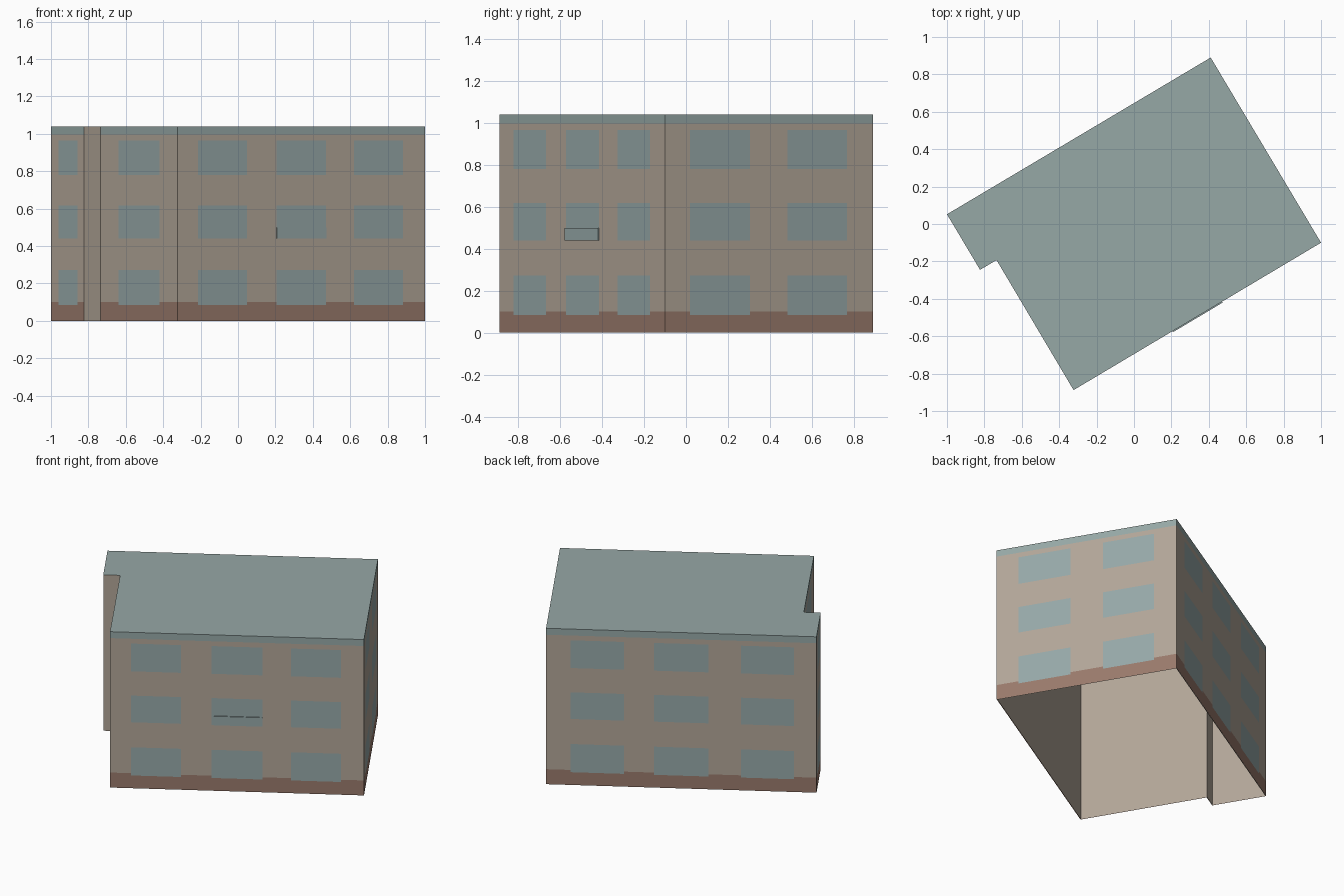
import bpy
import bmesh
from mathutils import Vector

if "Cube" in bpy.data.objects:
    bpy.data.objects.remove(bpy.data.objects["Cube"])


def material(name, rgb):
    m = bpy.data.materials.new(name)
    m.use_nodes = True
    colour = (*rgb, 1)
    m.diffuse_color = colour
    m.node_tree.nodes["Principled BSDF"].inputs["Base Color"].default_value = colour
    return m


WALL, BASE, GLASS, ROOF = range(4)
materials = [
    material("beige wall", (0.445, 0.381, 0.314)),
    material("brown plinth", (0.319, 0.195, 0.150)),
    material("blue grey glass", (0.305, 0.392, 0.392)),
    material("grey green roof", (0.305, 0.392, 0.382)),
]


def make_object(name, bm):
    mesh = bpy.data.meshes.new(name)
    bm.to_mesh(mesh)
    bm.free()
    for m in materials:
        mesh.materials.append(m)
    obj = bpy.data.objects.new(name, mesh)
    bpy.context.collection.objects.link(obj)
    return obj


HEIGHT, BASE_TOP, TRIM = 1.04, 0.10, 0.997
STOREYS = [(0.085, 0.273), (0.44, 0.618), (0.78, 0.965)]
THREE = [(0.083, 0.28), (0.40, 0.60), (0.712, 0.91)]

# Footprint corners, counter-clockwise
back_right, notch_out, notch_in = Vector((-1, 0.052)), Vector((-0.823, -0.245)), Vector((-0.735, -0.193))
front, left, back = Vector((-0.323, -0.888)), Vector((1, -0.10)), Vector((0.41, 0.89))
corners = [back_right, notch_out, notch_in, front, left, back]


def wall(name, a, b, windows, plain=False):
    """Flat wall split into cells; each cell is coloured by its position."""
    bm = bmesh.new()
    us = sorted({0, 1, *(u for w in windows for u in w)})
    zs = [0, HEIGHT] if plain else sorted({0, BASE_TOP, TRIM, HEIGHT, *(z for s in STOREYS for z in s)})
    rows = [[bm.verts.new((*a.lerp(b, u), z)) for u in us] for z in zs]
    for j in range(len(zs) - 1):
        z = (zs[j] + zs[j + 1]) / 2
        for i in range(len(us) - 1):
            u = (us[i] + us[i + 1]) / 2
            f = bm.faces.new((rows[j][i], rows[j][i + 1], rows[j + 1][i + 1], rows[j + 1][i]))
            in_window = any(p < u < q for p, q in windows) and any(p < z < q for p, q in STOREYS)
            if plain:
                f.material_index = WALL
            elif in_window:
                f.material_index = GLASS
            elif z < BASE_TOP:
                f.material_index = BASE
            elif z > TRIM:
                f.material_index = ROOF
    return make_object(name, bm)


wall("right_end_wall", back_right, notch_out, [(0.23, 0.80)])
wall("notch_wall", notch_out, notch_in, [], plain=True)
wall("right_side_wall", notch_in, front, [(0.23, 0.765)])
wall("front_wall", front, left, THREE)
wall("left_side_wall", left, back, [(0.12, 0.41), (0.59, 0.875)])
wall("back_wall", back, back_right, [(1 - q, 1 - p) for p, q in THREE])

# Flat roof
bm = bmesh.new()
bm.faces.new([bm.verts.new((*c, HEIGHT)) for c in corners]).material_index = ROOF
make_object("roof", bm)


def outward(a, b):
    d = (b - a).normalized()
    return Vector((d.y, -d.x))


# Plain inner lining, open at the bottom
bm = bmesh.new()
inner = []
for i, c in enumerate(corners):
    nxt = corners[(i + 1) % len(corners)]
    inner.append(c - 0.004 * (outward(corners[i - 1], c) + outward(c, nxt)))
low = [bm.verts.new((*p, 0)) for p in inner]
high = [bm.verts.new((*p, HEIGHT - 0.004)) for p in inner]
for i in range(len(inner)):
    k = (i + 1) % len(inner)
    bm.faces.new((low[k], low[i], high[i], high[k]))
bm.faces.new(high[::-1])
make_object("inner_lining", bm)


# Shallow panels at the foot of one middle window on the front and back
def sill_panel(name, a, b, span):
    bm = bmesh.new()
    n = 0.006 * outward(a, b)
    p, q = a.lerp(b, span[0]), a.lerp(b, span[1])
    ring = [p, q, q + n, p + n]
    bottom = [bm.verts.new((*v, 0.44)) for v in ring]
    top = [bm.verts.new((*v, 0.50)) for v in ring]
    bm.faces.new(bottom)
    bm.faces.new(top)
    for i in range(4):
        k = (i + 1) % 4
        bm.faces.new((bottom[i], bottom[k], top[k], top[i]))
    bmesh.ops.recalc_face_normals(bm, faces=bm.faces)
    for f in bm.faces:
        f.material_index = GLASS
    make_object(name, bm)


sill_panel("front_sill_panel", front, left, THREE[1])
sill_panel("back_sill_panel", back_right, back, THREE[0])
